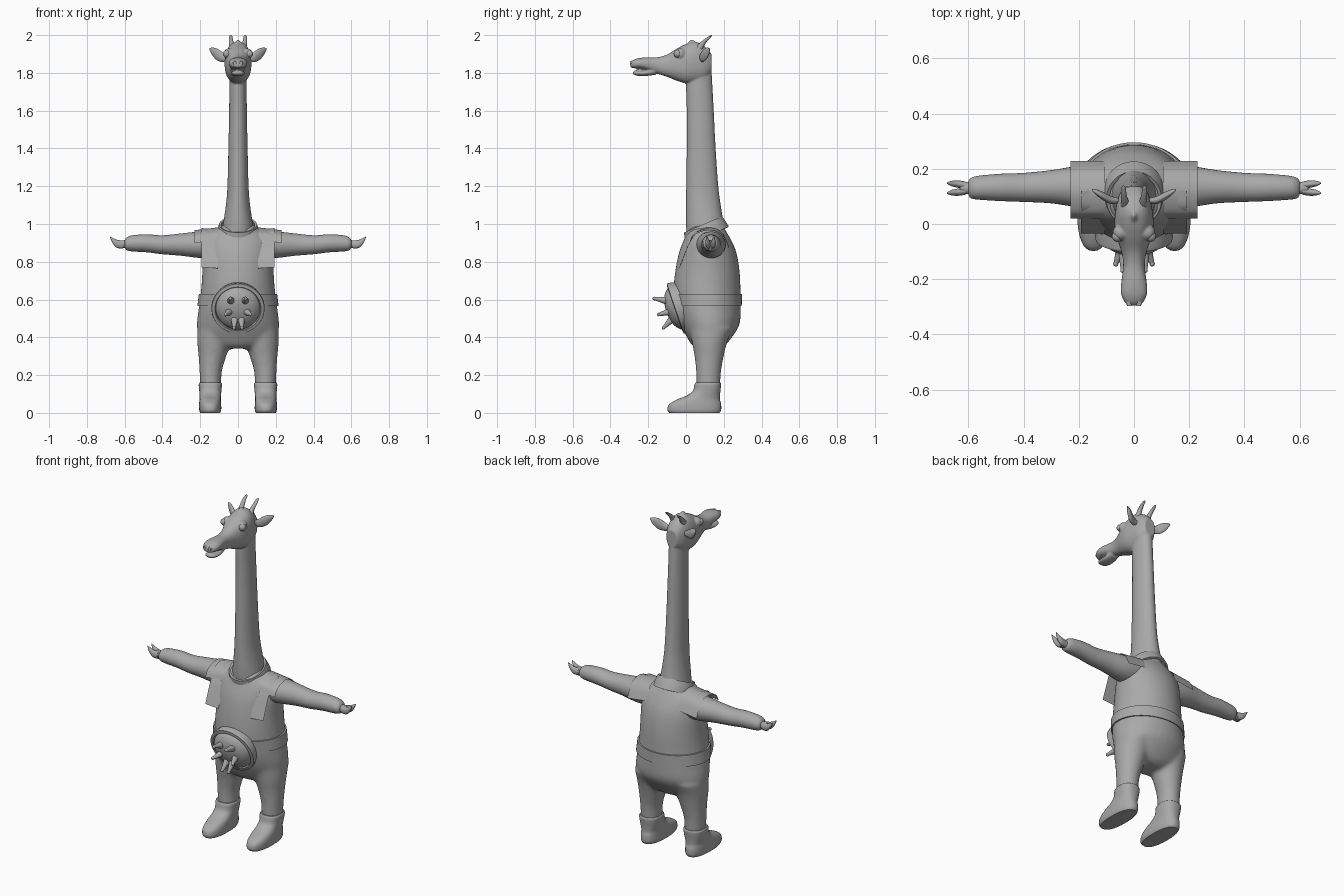
import bpy
import bmesh
import math
from mathutils import Matrix, Vector

cube = bpy.data.objects.get("Cube")
if cube:
    bpy.data.objects.remove(cube)

GREY = (0.4, 0.4, 0.4, 1.0)
grey = bpy.data.materials.new("plain grey")
grey.use_nodes = True
grey.diffuse_color = GREY
grey.node_tree.nodes["Principled BSDF"].inputs["Base Color"].default_value = GREY


def smooth_path(points, steps):
    """Catmull-Rom interpolation through tuples of any length."""
    if steps < 2:
        return [tuple(p) for p in points]
    result = []
    last = len(points) - 1
    for i in range(last):
        a, b = points[max(i - 1, 0)], points[i]
        c, d = points[i + 1], points[min(i + 2, last)]
        for s in range(steps):
            t = s / steps
            result.append(tuple(
                q + t * (r - p) / 2 + t * t * (p - 2.5 * q + 2 * r - w / 2)
                + t ** 3 * (1.5 * (q - r) + (w - p) / 2)
                for p, q, r, w in zip(a, b, c, d)))
    result.append(tuple(points[last]))
    return result


def tube(bm, axis, stations, steps=4, power=2.0, caps=True, segments=32):
    """Loft of oval rings. A station is (position, low, high, low, high)
    or (position, half width, low, high) when centred on x."""
    others = [i for i in range(3) if i != axis]
    full = [s if len(s) == 5 else (s[0], -s[1], s[1], s[2], s[3]) for s in stations]
    rings = []
    for t, a0, a1, b0, b1 in smooth_path(full, steps):
        ring = []
        for k in range(segments):
            angle = math.tau * k / segments
            c, s = math.cos(angle), math.sin(angle)
            co = [t, t, t]
            co[others[0]] = (a0 + a1 + (a1 - a0) * math.copysign(abs(c) ** (2 / power), c)) / 2
            co[others[1]] = (b0 + b1 + (b1 - b0) * math.copysign(abs(s) ** (2 / power), s)) / 2
            ring.append(bm.verts.new(co))
        rings.append(ring)
    for low, high in zip(rings, rings[1:]):
        for k in range(segments):
            n = (k + 1) % segments
            bm.faces.new((low[k], low[n], high[n], high[k]))
    if caps:
        bm.faces.new(rings[0])
        bm.faces.new(rings[-1])


def round_tube(bm, stations, steps):
    """Loft around the local z axis from (height, radius) pairs."""
    tube(bm, 2, [(z, r, -r, r) for z, r in stations], steps, segments=48)


def ball(bm, centre, radius):
    bmesh.ops.create_uvsphere(bm, u_segments=20, v_segments=12, radius=radius,
                              matrix=Matrix.Translation(centre))


def drape(bm, profile, x0, x1, drop, thickness=0.009):
    """Curved cloth panel following a side profile of (y, z) points."""
    rows = [(bm.verts.new((x0, y, z)), bm.verts.new((x1, y, z - drop)))
            for y, z in smooth_path(profile, 5)]
    for (a, b), (c, d) in zip(rows, rows[1:]):
        bm.faces.new((a, b, d, c))
    bmesh.ops.solidify(bm, geom=bm.faces[:], thickness=thickness)


def finish(bm, name, mirror=False, voxel=0, relax=6, matrix=None):
    if matrix:
        bm.transform(matrix)
    bmesh.ops.recalc_face_normals(bm, faces=bm.faces[:])
    mesh = bpy.data.meshes.new(name)
    bm.to_mesh(mesh)
    bm.free()
    mesh.materials.append(grey)
    obj = bpy.data.objects.new(name, mesh)
    bpy.context.collection.objects.link(obj)
    bpy.ops.object.select_all(action='DESELECT')
    obj.select_set(True)
    bpy.context.view_layer.objects.active = obj
    bpy.ops.object.shade_smooth_by_angle(angle=math.radians(40))
    if mirror:
        obj.modifiers.new("mirror", 'MIRROR').use_mirror_merge = False
    if voxel:
        fuse = obj.modifiers.new("fuse", 'REMESH')
        fuse.mode = 'VOXEL'
        fuse.voxel_size = voxel
        fuse.use_smooth_shade = True
        soft = obj.modifiers.new("soften", 'SMOOTH')
        soft.factor = 0.5
        soft.iterations = relax
    return obj


# Torso, hips and legs fused into one soft body
bm = bmesh.new()
tube(bm, 2, [(0.34, 0.12, 0.06, 0.18), (0.36, 0.16, 0.03, 0.21), (0.41, 0.208, 0.0, 0.25),
             (0.47, 0.218, -0.03, 0.284), (0.55, 0.209, -0.055, 0.29), (0.65, 0.196, -0.066, 0.289),
             (0.75, 0.189, -0.057, 0.284), (0.85, 0.187, -0.037, 0.267), (0.92, 0.177, -0.01, 0.237),
             (0.97, 0.12, 0.01, 0.207), (1.0, 0.07, 0.03, 0.19)])
for side in (1, -1):
    tube(bm, 2, [(z, side * a, side * b, y0, y1) for z, a, b, y0, y1 in (
        (0.13, 0.09, 0.2, 0.055, 0.18), (0.22, 0.085, 0.204, 0.053, 0.186),
        (0.3, 0.062, 0.209, 0.045, 0.2), (0.38, 0.035, 0.216, 0.03, 0.22),
        (0.45, 0.03, 0.215, 0.02, 0.25))])
finish(bm, "body_and_legs", voxel=0.01, relax=10)

# Belt
bm = bmesh.new()
tube(bm, 2, [(0.565, 0.215, -0.06, 0.295), (0.63, 0.207, -0.07, 0.296)], steps=1, segments=64)
finish(bm, "belt")

# Arms with cuffs
bm = bmesh.new()
tube(bm, 0, [(0.1, 0.05, 0.21, 0.82, 0.96), (0.2, 0.06, 0.21, 0.82, 0.96),
             (0.3, 0.075, 0.195, 0.832, 0.95), (0.4, 0.08, 0.185, 0.84, 0.94),
             (0.48, 0.083, 0.182, 0.85, 0.945), (0.56, 0.088, 0.175, 0.855, 0.94),
             (0.59, 0.093, 0.167, 0.862, 0.928), (0.6, 0.105, 0.155, 0.875, 0.915)])
finish(bm, "arms", mirror=True)

# Cloven hands
bm = bmesh.new()
tube(bm, 0, [(0.59, 0.108, 0.152, 0.872, 0.915), (0.63, 0.108, 0.152, 0.872, 0.912)])
toe = [(0.61, 0.106, 0.134, 0.87, 0.912), (0.64, 0.102, 0.128, 0.874, 0.916),
       (0.662, 0.104, 0.123, 0.895, 0.926), (0.677, 0.109, 0.114, 0.927, 0.934)]
tube(bm, 0, toe)
tube(bm, 0, [(x, 0.26 - b, 0.26 - a, c, d) for x, a, b, c, d in toe])
finish(bm, "hands", mirror=True)

# Boots
bm = bmesh.new()
tube(bm, 2, [(0.0, 0.095, 0.2, -0.088, 0.178), (0.015, 0.089, 0.205, -0.098, 0.186),
             (0.045, 0.089, 0.206, -0.09, 0.186), (0.07, 0.09, 0.204, -0.05, 0.18),
             (0.09, 0.09, 0.203, 0.0, 0.18), (0.115, 0.088, 0.205, 0.035, 0.182),
             (0.15, 0.085, 0.208, 0.045, 0.186), (0.16, 0.09, 0.203, 0.05, 0.182)], power=2.4)
finish(bm, "boots", mirror=True)

# Shoulder caps and chest straps
bm = bmesh.new()
drape(bm, [(0.02, 0.915), (0.045, 0.957), (0.12, 0.982), (0.19, 0.957), (0.228, 0.885)],
      0.105, 0.23, 0.015)
finish(bm, "shoulder_caps", mirror=True)
bm = bmesh.new()
drape(bm, [(-0.035, 0.765), (-0.01, 0.83), (0.02, 0.9), (0.06, 0.955), (0.12, 0.972)],
      0.105, 0.192, -0.006)
finish(bm, "chest_straps", mirror=True)

# Tilted collar
bm = bmesh.new()
tube(bm, 2, [(-0.032, 0.113, -0.122, 0.122), (0, 0.109, -0.117, 0.117),
             (0.032, 0.1, -0.11, 0.11)], caps=False, segments=48)
bmesh.ops.recalc_face_normals(bm, faces=bm.faces[:])
bmesh.ops.solidify(bm, geom=bm.faces[:], thickness=0.012)
finish(bm, "collar", matrix=Matrix.Translation((0, 0.102, 0.968)) @ Matrix.Rotation(math.radians(23), 4, 'X'))

# Neck, skull, muzzle and lower lip fused
bm = bmesh.new()
tube(bm, 2, [(0.93, 0.088, 0.005, 0.205), (1.0, 0.079, 0.0, 0.2), (1.1, 0.064, 0.0, 0.184),
             (1.2, 0.056, 0.001, 0.171), (1.4, 0.051, 0.004, 0.157), (1.6, 0.047, 0.004, 0.147),
             (1.75, 0.046, 0.0, 0.139), (1.87, 0.046, 0.01, 0.132)])
tube(bm, 1, [(-0.295, 0.02, 1.832, 1.855), (-0.28, 0.036, 1.825, 1.868), (-0.25, 0.048, 1.823, 1.878),
             (-0.21, 0.046, 1.815, 1.882), (-0.15, 0.039, 1.795, 1.883), (-0.1, 0.046, 1.779, 1.897),
             (-0.05, 0.062, 1.759, 1.928), (0.0, 0.071, 1.744, 1.953), (0.05, 0.067, 1.745, 1.965),
             (0.1, 0.056, 1.76, 1.94), (0.135, 0.035, 1.8, 1.9)], power=2.3)
tube(bm, 1, [(-0.28, 0.015, 1.795, 1.808), (-0.265, 0.032, 1.786, 1.813),
             (-0.22, 0.037, 1.783, 1.814), (-0.16, 0.03, 1.79, 1.83)])
tube(bm, 2, [(1.93, 0.032, -0.01, 0.07), (1.96, 0.015, 0.01, 0.05), (1.977, 0.004, 0.027, 0.038)])
for side in (1, -1):
    ball(bm, (side * 0.047, -0.03, 1.9), 0.03)
finish(bm, "neck_and_head", voxel=0.005, relax=4)

# Eyes
bm = bmesh.new()
ball(bm, (0.06, -0.045, 1.901), 0.02)
finish(bm, "eyes", mirror=True)

# Nostril rims
bm = bmesh.new()
for k in range(2):
    tube(bm, 1, [(-0.297, 0.009, 0.025, 1.845, 1.862), (-0.28, 0.006, 0.03, 1.84, 1.866)],
         steps=1, caps=False, segments=16)
    break
bmesh.ops.solidify(bm, geom=bm.faces[:], thickness=0.004)
finish(bm, "nostrils", mirror=True)

# Leaf-shaped ears
bm = bmesh.new()
tube(bm, 0, [(0.045, 0.078, 0.092, 1.868, 1.884), (0.08, 0.072, 0.1, 1.858, 1.908),
             (0.11, 0.085, 0.115, 1.866, 1.928), (0.135, 0.103, 0.125, 1.892, 1.934),
             (0.152, 0.12, 0.126, 1.924, 1.93)])
finish(bm, "ears", mirror=True)

# Horns
bm = bmesh.new()
tube(bm, 2, [(1.92, 0.014, 0.05, 0.04, 0.085), (1.955, 0.022, 0.047, 0.07, 0.103),
             (1.982, 0.028, 0.048, 0.102, 0.125), (1.996, 0.031, 0.045, 0.124, 0.138),
             (2.0, 0.036, 0.041, 0.132, 0.138)])
finish(bm, "horns", mirror=True)

# Udder: rim, dome and teats in a forward-down tilted frame
tilt = Matrix.Translation((0, -0.045, 0.555)) @ Matrix.Rotation(math.radians(109), 4, 'X')
bm = bmesh.new()
round_tube(bm, [(-0.07, 0.125), (0.0, 0.141), (0.012, 0.139), (0.015, 0.122), (0.004, 0.118)], 1)
finish(bm, "udder_rim", matrix=tilt)
bm = bmesh.new()
round_tube(bm, [(0.0, 0.118), (0.02, 0.112), (0.042, 0.088), (0.056, 0.055), (0.062, 0.015)], 4)
finish(bm, "udder", matrix=tilt)
bm = bmesh.new()
for base, tip in (((0.037, 0.055, 0.042), (0.04, 0.088, 0.1)),
                  ((0.045, -0.005, 0.045), (0.066, 0.0, 0.105)),
                  ((0.018, -0.045, 0.045), (0.021, -0.075, 0.104))):
    base, tip = Vector(base), Vector(tip)
    turn = (tip - base).to_track_quat('Z', 'Y').to_matrix().to_4x4()
    bmesh.ops.create_cone(bm, cap_ends=True, segments=16, radius1=0.02, radius2=0.008,
                          depth=(tip - base).length, matrix=Matrix.Translation((base + tip) / 2) @ turn)
    ball(bm, tip, 0.0095)
finish(bm, "teats", mirror=True, matrix=tilt)
